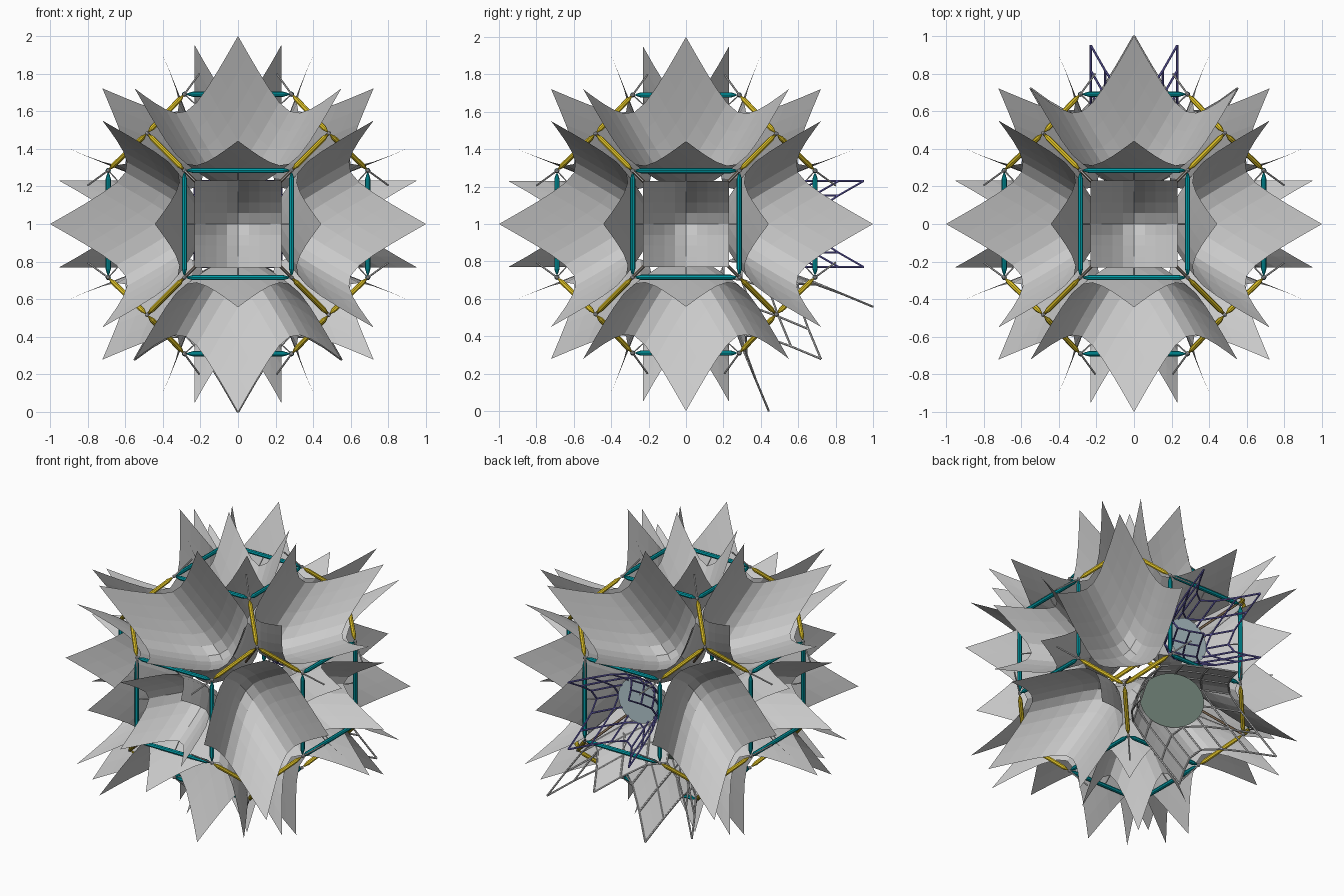
import bpy, bmesh, math, itertools
from mathutils import Vector, Matrix

if "Cube" in bpy.data.objects:
    bpy.data.objects.remove(bpy.data.objects["Cube"])

CENTRE = Vector((0, 0, 1))

def material(name, rgb):
    m = bpy.data.materials.new(name)
    m.diffuse_color = (*rgb, 1)
    m.use_nodes = True
    m.node_tree.nodes["Principled BSDF"].inputs["Base Color"].default_value = m.diffuse_color
    return m

teal = material("teal", (0.0, 0.33, 0.38))
yellow = material("yellow", (0.75, 0.55, 0.02))
brown = material("brown", (0.30, 0.20, 0.12))
blue = material("blue", (0.15, 0.13, 0.5))
glass_blue = material("pale_blue", (0.45, 0.58, 0.62))
glass_green = material("pale_green", (0.35, 0.48, 0.4))

def finish(name, bm, mat=None):
    me = bpy.data.meshes.new(name)
    bm.to_mesh(me)
    bm.free()
    ob = bpy.data.objects.new(name, me)
    ob.location = CENTRE
    bpy.context.collection.objects.link(ob)
    if mat:
        me.materials.append(mat)
    return ob

def bar(bm, a, b, r, gap=0.0, taper=0.0, sides=8):
    """Round bar between two points, optionally with pointed ends."""
    a, b = Vector(a), Vector(b)
    d = (b - a).normalized()
    q = d.to_track_quat('Z', 'Y')
    a, b = a + d * gap, b - d * gap
    stations = [(a, r), (b, r)]
    if taper:
        stations = [(a, r * .35), (a + d * taper, r), (b - d * taper, r), (b, r * .35)]
    rings = []
    for p, rad in stations:
        rings.append([bm.verts.new(p + q @ Vector((rad * math.cos(k * math.tau / sides),
                      rad * math.sin(k * math.tau / sides), 0))) for k in range(sides)])
    for lo, hi in zip(rings, rings[1:]):
        for k in range(sides):
            bm.faces.new((lo[k], lo[k - 1], hi[k - 1], hi[k])[::-1])
    bm.faces.new(rings[0][::-1])
    bm.faces.new(rings[-1])

# --- Funnel sails: height rises from the middle to four pointed tips ---
E = 0.35
def rise(s):
    return (math.sqrt(s * s + E * E) - E) / (math.sqrt(1 + E * E) - E)

class Sail:
    def __init__(self, n, x, square):
        self.n, self.x = Vector(n).normalized(), Vector(x)
        self.u = self.n.cross(self.x)
        self.square = square
        self.low, self.amp = (.33, .31) if square else (.28, .37)

    def flat(self, s, t):
        if self.square:
            return .23 * s, .23 * t
        return .55 * (s - t) / 2, .394 * (s + t) / 2

    def point(self, s, t):
        a, b = self.flat(s, t)
        h = self.low + self.amp * (rise(s) + rise(t))
        return self.n * h + self.x * a + self.u * b

    def sheet(self, name, div, keep=lambda s, t: True):
        bm = bmesh.new()
        val = [2 * i / div - 1 for i in range(div + 1)]
        g = [[bm.verts.new(self.point(s, t)) for t in val] for s in val]
        for i in range(div):
            for j in range(div):
                if keep(val[i] + 1 / div, val[j] + 1 / div):
                    bm.faces.new((g[i][j], g[i + 1][j], g[i + 1][j + 1], g[i][j + 1]))
        bmesh.ops.delete(bm, geom=[v for v in bm.verts if not v.link_faces], context='VERTS')
        return finish(name, bm)

    def lattice(self, name, mat):
        bm = bmesh.new()
        val = [i / 3 for i in range(-3, 4)]
        for fixed in val:
            for a, b in zip(val, val[1:]):
                bar(bm, self.point(fixed, a), self.point(fixed, b), .006, sides=6)
                bar(bm, self.point(a, fixed), self.point(b, fixed), .006, sides=6)
        return finish(name, bm, mat)

    def disc(self, name, rx, ru, mat):
        bm = bmesh.new()
        ring = [bm.verts.new(self.n * .52 + self.x * rx * math.cos(k * math.tau / 32)
                + self.u * ru * math.sin(k * math.tau / 32)) for k in range(32)]
        bm.faces.new(ring)
        return finish(name, bm, mat)

axes = [Vector(v) for v in ((1, 0, 0), (0, 1, 0), (0, 0, 1))]

# Six square sails; the back one is an open lattice
for i, sg in itertools.product(range(3), (-1, 1)):
    sail = Sail(axes[i] * sg, axes[(i + 1) % 3], True)
    if i == 1 and sg == 1:
        sail.lattice("open_square_lattice", blue)
        sail.disc("open_square_floor", .15, .15, glass_blue)
    else:
        sail.sheet("square_sail", 8)

# Twelve rhombic sails; the lower back one is partly open
for i, sa, sb in itertools.product(range(3), (-1, 1), (-1, 1)):
    n = axes[(i + 1) % 3] * sa + axes[(i + 2) % 3] * sb
    sail = Sail(n, axes[i], False)
    if i == 0 and (sa, sb) == (1, -1):
        sail.lattice("open_rhombic_lattice", None)
        sail.disc("open_rhombic_floor", .24, .17, glass_green)
        sail.sheet("partial_rhombic_sail", 12, lambda s, t: s * t > 0)
    else:
        sail.sheet("rhombic_sail", 10)

# --- Frame: six teal squares joined by yellow corner tripods ---
A, B, C = .285, .69, .483
teal_bm, yellow_bm, brown_bm = bmesh.new(), bmesh.new(), bmesh.new()
strut_bm, node_bm = bmesh.new(), bmesh.new()

def node(p):
    bmesh.ops.create_icosphere(node_bm, subdivisions=1, radius=.013, matrix=Matrix.Translation(p))

for i, sg in itertools.product(range(3), (-1, 1)):
    n, x, y = axes[i] * sg, axes[(i + 1) % 3], axes[(i + 2) % 3]
    for p, q in ((-1, -1), (1, -1), (1, 1), (-1, 1)):
        v = n * B + x * p * A + y * q * A
        w = n * B - x * q * A + y * p * A
        node(v)
        bar(teal_bm, v, w, .014, gap=.015, taper=.03)
        corner = (n + x * p + y * q) * C
        bar(yellow_bm, v, corner, .014, gap=.015, taper=.03)
        # thin stays from frame to sail edge
        bar(strut_bm, v, n * .80 + (x * p + y * q) * .205, .005, sides=6)
        mid = (v + w) / 2
        bar(strut_bm, mid, n * .64 + (mid - n * B) * (.23 / A), .004, sides=6)

for s in itertools.product((-1, 1), repeat=3):
    d = Vector(s)
    node(d * C)
    bar(brown_bm, d * C, d * .2, .008, sides=6)

finish("teal_square_bars", teal_bm, teal)
finish("yellow_corner_bars", yellow_bm, yellow)
finish("inner_struts", brown_bm, brown)
finish("sail_stays", strut_bm)
finish("frame_nodes", node_bm)
